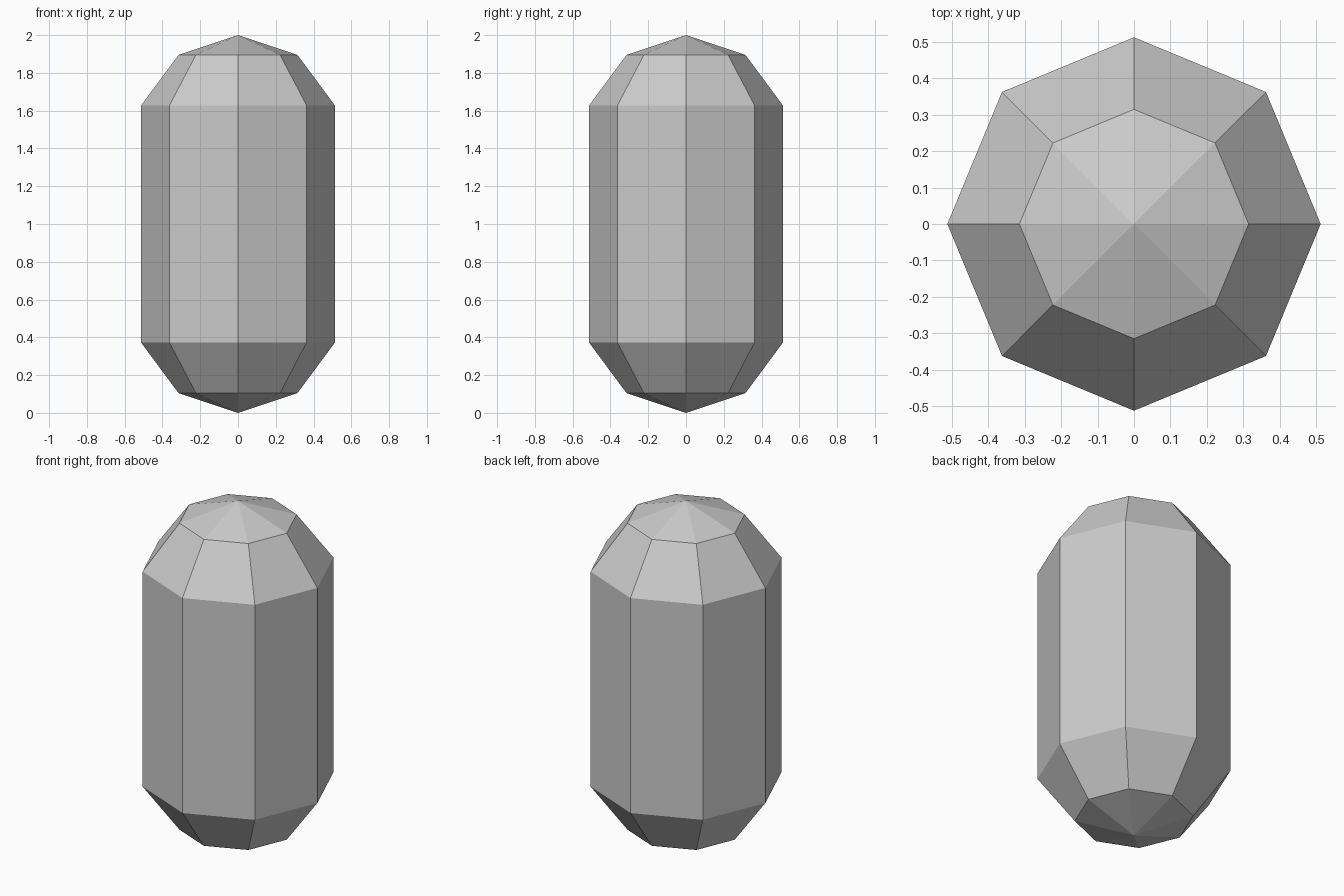
import bpy, bmesh, math

if "Cube" in bpy.data.objects:
    bpy.data.objects.remove(bpy.data.objects["Cube"])

SIDES = 8
# (radius, height) rings from bottom to top
RINGS = [(0.315, 0.105), (0.513, 0.372), (0.513, 1.628), (0.315, 1.895)]

bm = bmesh.new()

# Octagonal rings
rings = []
for r, z in RINGS:
    rings.append([bm.verts.new((r * math.cos(math.tau * i / SIDES),
                                r * math.sin(math.tau * i / SIDES), z))
                  for i in range(SIDES)])
bottom = bm.verts.new((0, 0, 0))
top = bm.verts.new((0, 0, 2))

# Side bands and pointed end caps
for i in range(SIDES):
    j = (i + 1) % SIDES
    for lo, hi in zip(rings, rings[1:]):
        bm.faces.new((lo[i], lo[j], hi[j], hi[i]))
    bm.faces.new((bottom, rings[0][j], rings[0][i]))
    bm.faces.new((top, rings[-1][i], rings[-1][j]))

bmesh.ops.recalc_face_normals(bm, faces=bm.faces)
mesh = bpy.data.meshes.new("capsule")
bm.to_mesh(mesh)
bm.free()
bpy.context.collection.objects.link(bpy.data.objects.new("capsule", mesh))
